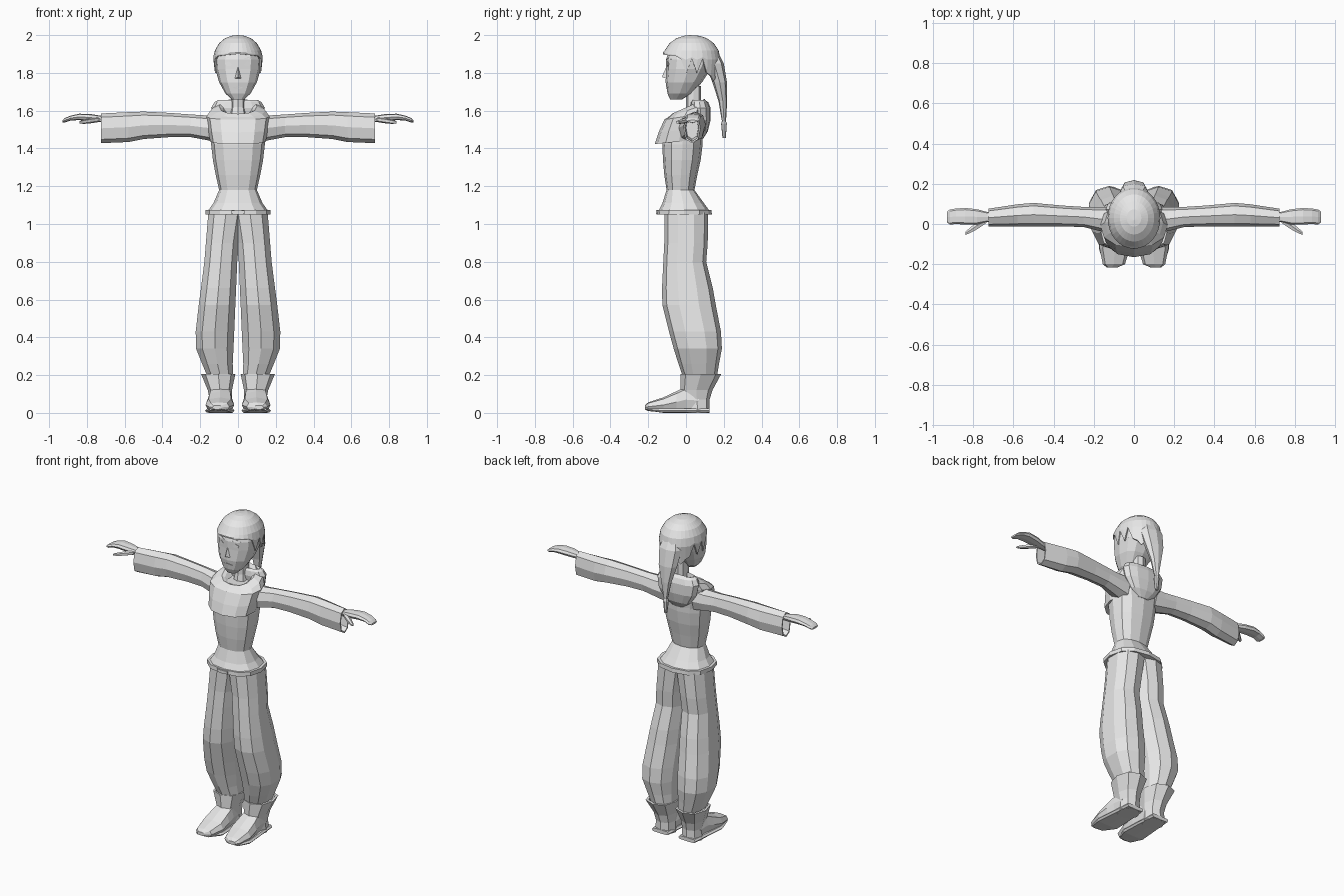
import bpy, bmesh, math
from mathutils import Vector
from mathutils.bvhtree import BVHTree

grey = bpy.data.materials.new("plain_grey")
grey.diffuse_color = (0.8, 0.8, 0.8, 1)


def finish(name, bm, mirror=False):
    bmesh.ops.recalc_face_normals(bm, faces=bm.faces)
    me = bpy.data.meshes.new(name)
    bm.to_mesh(me)
    bm.free()
    me.materials.append(grey)
    ob = bpy.data.objects.new(name, me)
    bpy.context.collection.objects.link(ob)
    if mirror:
        ob.modifiers.new("mirror", "MIRROR")
    return ob


def loft(name, rings, axis="z", n=10, power=0.85, mirror=False, caps=(True, True)):
    """Skin rounded sections (t, a0, a1, b0, b1[, tilt]) along an axis."""
    def sgn(v):
        return math.copysign(abs(v) ** power, v) if abs(v) > 1e-6 else 0
    unit = [(sgn(math.cos(math.tau * i / n + math.pi / 2)),
             sgn(math.sin(math.tau * i / n + math.pi / 2))) for i in range(n)]
    ma, mb = max(u[0] for u in unit), max(u[1] for u in unit)
    bm, rows = bmesh.new(), []
    for t, a0, a1, b0, b1, *tilt in rings:
        row = []
        for u, v in unit:
            a = (a0 + a1) / 2 + (a1 - a0) / 2 * u / ma
            b = (b0 + b1) / 2 + (b1 - b0) / 2 * v / mb
            s = t + (tilt[0] * b if tilt else 0)
            row.append(bm.verts.new({"z": (a, b, s), "x": (s, a, b), "y": (a, s, b)}[axis]))
        rows.append(row)
    for p, q in zip(rows, rows[1:]):
        for i in range(n):
            j = (i + 1) % n
            bm.faces.new((p[i], p[j], q[j], q[i]))
    if caps[0]:
        bm.faces.new(rows[0])
    if caps[1]:
        bm.faces.new(rows[-1])
    return finish(name, bm, mirror)


def sym(z, hw, y0, y1, *tilt):
    return (z, -hw, hw, y0, y1, *tilt)


# Trousers, one leg mirrored
loft("trouser_leg", [
    (0.20, 0.025, 0.165, -0.02, 0.165), (0.26, 0.028, 0.19, -0.04, 0.175),
    (0.34, 0.024, 0.222, -0.065, 0.19), (0.43, 0.02, 0.224, -0.09, 0.185),
    (0.57, 0.014, 0.208, -0.125, 0.158), (0.66, 0.01, 0.196, -0.127, 0.142),
    (0.80, 0.004, 0.178, -0.12, 0.107), (0.90, -0.004, 0.17, -0.115, 0.115),
    (1.06, -0.03, 0.157, -0.115, 0.117)], mirror=True)

# Boots: shaft, foot and sole
loft("boot_shaft", [
    (0.0, 0.03, 0.155, 0.0, 0.125), (0.07, 0.033, 0.15, -0.01, 0.125),
    (0.12, 0.032, 0.16, -0.03, 0.14), (0.205, 0.014, 0.195, -0.03, 0.186),
    (0.205, 0.024, 0.18, -0.02, 0.17), (0.17, 0.03, 0.17, -0.01, 0.16)], n=8, mirror=True)
loft("boot_foot", [
    (-0.217, 0.085, 0.135, 0.018, 0.04), (-0.20, 0.045, 0.155, 0.01, 0.056),
    (-0.12, 0.02, 0.172, 0.002, 0.082), (-0.05, 0.025, 0.165, 0.0, 0.115),
    (0.0, 0.03, 0.155, 0.0, 0.14), (0.07, 0.035, 0.15, 0.0, 0.13)],
    axis="y", n=8, power=0.7, mirror=True)
loft("boot_sole", [
    (-0.205, 0.06, 0.15, 0.012, 0.026), (-0.12, 0.018, 0.175, 0.0, 0.024),
    (0.0, 0.024, 0.164, 0.0, 0.024), (0.125, 0.035, 0.152, 0.0, 0.024)],
    axis="y", n=8, power=0.4, mirror=True)

# Tunic body
loft("tunic_body", [
    sym(1.065, 0.163, -0.148, 0.128), sym(1.11, 0.13, -0.125, 0.095),
    sym(1.18, 0.1, -0.103, 0.045), sym(1.26, 0.118, -0.115, 0.06),
    sym(1.34, 0.133, -0.122, 0.078), sym(1.42, 0.142, -0.125, 0.088),
    sym(1.52, 0.145, -0.11, 0.09), sym(1.58, 0.11, -0.06, 0.09)], n=12)
loft("belt", [
    sym(1.05, 0.15, -0.13, 0.115), sym(1.05, 0.172, -0.157, 0.137),
    sym(1.075, 0.172, -0.155, 0.135), sym(1.075, 0.15, -0.13, 0.115)], n=12)
bm = bmesh.new()
bmesh.ops.create_cube(bm, size=1)
for v in bm.verts:
    v.co = Vector((v.co.x * 0.07, v.co.y * 0.012 - 0.154, v.co.z * 0.018 + 1.063))
finish("belt_buckle", bm)

# Chest yoke with an open sloping collar
loft("chest_yoke", [
    sym(1.44, 0.135, -0.12, 0.08, 0.1), sym(1.44, 0.147, -0.165, 0.09, 0.1),
    sym(1.50, 0.158, -0.145, 0.095, 0.1), sym(1.57, 0.168, -0.115, 0.1, 0.15),
    sym(1.598, 0.145, -0.095, 0.11, 0.35), sym(1.617, 0.1, -0.075, 0.1, 0.45),
    sym(1.605, 0.082, -0.06, 0.085, 0.45), sym(1.575, 0.06, -0.03, 0.075, 0.3)], n=12)

# Hood lying folded on the back
loft("hood", [
    sym(1.45, 0.035, 0.06, 0.09), sym(1.49, 0.09, 0.05, 0.115),
    sym(1.55, 0.13, 0.03, 0.13), sym(1.615, 0.142, 0.02, 0.13),
    sym(1.645, 0.125, 0.025, 0.118), sym(1.657, 0.105, 0.035, 0.1),
    sym(1.63, 0.085, 0.04, 0.085), sym(1.59, 0.06, 0.045, 0.07)], n=12)

# Sleeves, hollow at the cuff
loft("sleeve", [
    (0.10, -0.05, 0.085, 1.43, 1.58), (0.17, -0.035, 0.085, 1.445, 1.575),
    (0.25, -0.015, 0.085, 1.46, 1.58), (0.36, -0.012, 0.092, 1.46, 1.588),
    (0.50, -0.012, 0.105, 1.45, 1.595), (0.58, -0.013, 0.098, 1.434, 1.592),
    (0.725, -0.013, 0.076, 1.428, 1.585), (0.725, -0.005, 0.068, 1.437, 1.577),
    (0.64, 0.0, 0.065, 1.45, 1.57)], axis="x", n=8, mirror=True)

# Hands
loft("hand", [
    (0.63, 0.015, 0.055, 1.535, 1.57), (0.73, 0.01, 0.06, 1.54, 1.574),
    (0.78, -0.002, 0.073, 1.545, 1.582), (0.84, -0.003, 0.08, 1.55, 1.584),
    (0.885, 0.0, 0.077, 1.548, 1.574), (0.915, -0.003, 0.072, 1.538, 1.562),
    (0.93, 0.008, 0.062, 1.538, 1.55)], axis="x", n=8, power=0.7, mirror=True)
loft("thumb", [
    (0.735, 0.005, 0.035, 1.54, 1.566), (0.78, -0.026, 0.012, 1.533, 1.56),
    (0.815, -0.045, -0.018, 1.53, 1.552), (0.838, -0.054, -0.038, 1.532, 1.545)],
    axis="x", n=6, mirror=True)

# Neck and head
loft("neck", [sym(1.55, 0.05, -0.015, 0.085), sym(1.62, 0.036, 0.0, 0.08),
              sym(1.73, 0.036, 0.0, 0.08)], n=8)
head = loft("head", [
    sym(1.66, 0.033, -0.084, -0.02), sym(1.69, 0.066, -0.098, 0.03),
    sym(1.75, 0.1, -0.108, 0.085), sym(1.82, 0.12, -0.105, 0.13),
    sym(1.87, 0.123, -0.106, 0.155), sym(1.92, 0.108, -0.09, 0.14)], n=12)

# Nose wedge
bm = bmesh.new()
pts = [(0, -0.104, 1.835), (-0.017, -0.104, 1.77), (0.017, -0.104, 1.77), (0, -0.127, 1.778)]
a, b, c, d = [bm.verts.new(p) for p in pts]
for f in ((a, b, d), (a, d, c), (b, c, d), (a, c, b)):
    bm.faces.new(f)
finish("nose", bm)

# Thin face plates laid onto the head surface
hb = bmesh.new()
hb.from_mesh(head.data)
tree = BVHTree.FromBMesh(hb)


def face_plate(name, outline, mirror=True):
    bm, rows = bmesh.new(), []
    for off in (0.003, -0.003):
        rows.append([bm.verts.new((x, tree.ray_cast(Vector((x, -1, z)), Vector((0, 1, 0)))[0].y - off, z))
                     for x, z in outline])
        bm.faces.new(rows[-1])
    k = len(outline)
    for i in range(k):
        bm.faces.new((rows[0][i], rows[0][(i + 1) % k], rows[1][(i + 1) % k], rows[1][i]))
    finish(name, bm, mirror)


face_plate("eye", [(0.03, 1.845), (0.045, 1.835), (0.066, 1.84), (0.07, 1.852), (0.05, 1.86)])
face_plate("eyebrow", [(0.025, 1.872), (0.055, 1.878), (0.08, 1.872), (0.055, 1.885)])
face_plate("lips", [(-0.03, 1.722), (0, 1.714), (0.03, 1.722), (0, 1.729)], False)
hb.free()

# Hair cap: straight fringe, jagged locks at the sides, long at the back
N = 32
bm, cols = bmesh.new(), []
top = bm.verts.new((0, 0.02, 2.0))
for i in range(N):
    ang = math.tau * i / N
    deg = abs((math.degrees(ang) + 180) % 360 - 180)
    if deg < 60:
        low = 1.9 - 0.012 * deg / 60
    elif deg < 125:
        low = 1.80 if i % 2 else 1.875
    else:
        low = 1.755 if i % 2 else 1.785
    col = []
    for phi in (None, 0, 22, 42, 60, 76):
        if phi is None:
            z, r = low, 1 - max(0, 1.87 - low) * 0.75
        else:
            z = max(1.87 + 0.13 * math.sin(math.radians(phi)), low + 0.008)
            r = math.cos(math.radians(phi)) ** 0.9
        col.append(bm.verts.new((0.131 * r * math.sin(ang), 0.03 - 0.153 * r * math.cos(ang), z)))
    cols.append(col)
for p, q in zip(cols, cols[1:] + cols[:1]):
    for k in range(5):
        bm.faces.new((p[k], q[k], q[k + 1], p[k + 1]))
    bm.faces.new((p[5], q[5], top))
hair = finish("hair_cap", bm)
sol = hair.modifiers.new("thickness", "SOLIDIFY")
sol.thickness, sol.offset = 0.01, -1

# Ponytail
loft("ponytail", [
    sym(1.455, 0.009, 0.193, 0.211), sym(1.53, 0.017, 0.186, 0.216),
    sym(1.545, 0.012, 0.19, 0.212), sym(1.65, 0.034, 0.172, 0.218),
    sym(1.75, 0.062, 0.14, 0.217), sym(1.85, 0.075, 0.1, 0.2),
    sym(1.92, 0.05, 0.08, 0.165)], n=8)
